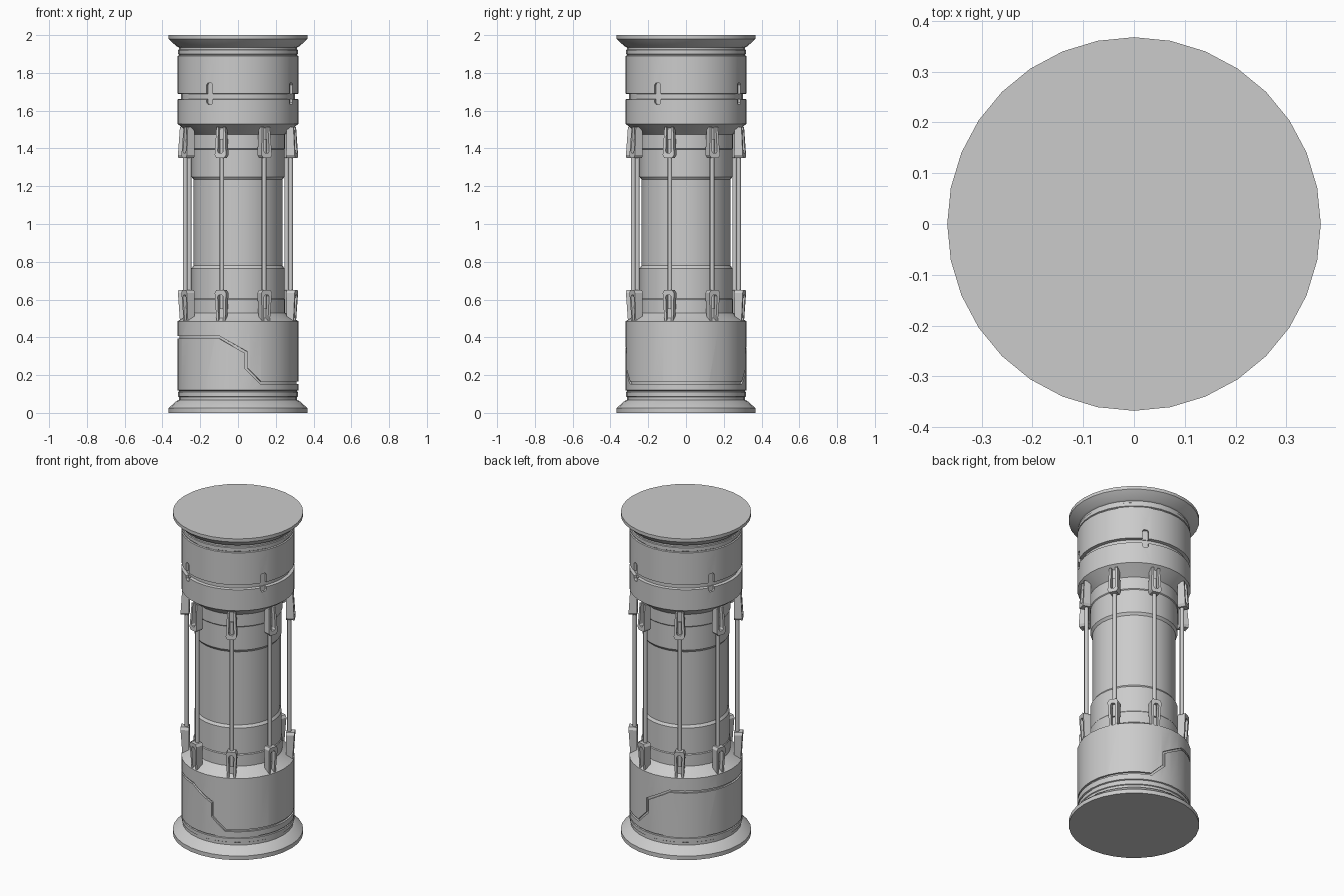
import bpy, bmesh, math

if "Cube" in bpy.data.objects:
    bpy.data.objects.remove(bpy.data.objects["Cube"])

SIDES = 32
STEP = 2 * math.pi / SIDES


def polar(t, r, z):
    """Angle t is measured from the front (-y) toward +x."""
    return (r * math.sin(t), -r * math.cos(t), z)


def make(name, verts, faces):
    bm = bmesh.new()
    vs = [bm.verts.new(v) for v in verts]
    for f in faces:
        bm.faces.new([vs[i] for i in f])
    bmesh.ops.recalc_face_normals(bm, faces=bm.faces)
    me = bpy.data.meshes.new(name)
    bm.to_mesh(me)
    bm.free()
    ob = bpy.data.objects.new(name, me)
    bpy.context.collection.objects.link(ob)
    return ob


def lathe(name, profile):
    verts = [polar(i * STEP, r, z) for r, z in profile for i in range(SIDES)]
    faces = [tuple(range(SIDES)), tuple(range(len(verts) - SIDES, len(verts)))]
    for k in range(len(profile) - 1):
        for i in range(SIDES):
            a, b = k * SIDES + i, k * SIDES + (i + 1) % SIDES
            faces.append((a, b, b + SIDES, a + SIDES))
    return make(name, verts, faces)


def prism(name, t, outline, r0, r1):
    """Extrude a (sideways, z) outline radially from r0 to r1(z) at angle t."""
    c, s, n = math.cos(t), math.sin(t), len(outline)
    place = lambda u, r, z: (u * c + r * s, u * s - r * c, z)
    verts = [place(u, r0, z) for u, z in outline]
    verts += [place(u, r1(z), z) for u, z in outline]
    faces = [tuple(range(n)), tuple(range(n, 2 * n))]
    faces += [(i, (i + 1) % n, (i + 1) % n + n, i + n) for i in range(n)]
    return make(name, verts, faces)


def cut(ob, cutter):
    m = ob.modifiers.new("cut", 'BOOLEAN')
    m.operation, m.solver, m.object = 'DIFFERENCE', 'EXACT', cutter
    bpy.context.view_layer.objects.active = ob
    bpy.ops.object.modifier_apply(modifier=m.name)
    bpy.data.objects.remove(cutter)


def smooth(ob):
    bpy.ops.object.select_all(action='DESELECT')
    ob.select_set(True)
    bpy.context.view_layer.objects.active = ob
    bpy.ops.object.shade_smooth_by_angle(angle=math.radians(25))


# Body: flared feet, two drums, narrow stepped core
body = lathe("pillar_body", [
    (.368, 0), (.368, .025), (.325, .063), (.313, .068), (.313, .085), (.318, .088),
    (.318, .11), (.313, .113), (.313, .117), (.32, .12),
    (.32, .485), (.256, .525), (.25, .53), (.25, .60), (.246, .605), (.246, .765),
    (.235, .78), (.235, 1.235), (.246, 1.25), (.246, 1.395), (.25, 1.40), (.25, 1.475),
    (.256, 1.48), (.32, 1.53), (.32, 1.66), (.302, 1.663), (.302, 1.687), (.32, 1.69),
    (.32, 1.89), (.313, 1.893), (.313, 1.897), (.318, 1.90), (.318, 1.92),
    (.313, 1.923), (.313, 1.935), (.325, 1.94), (.368, 1.98), (.368, 2.0)])

# Stepped panel line round the lower drum, mirrored front to back
R, W = .32, .0065
half = [(-18, .40), (8, .32), (8, .235), (22, .16)]
corners = half + [(180 - a, z) for a, z in reversed(half)]
path = []
for i, (a, z) in enumerate(corners):
    a2, z2 = corners[(i + 1) % len(corners)]
    a2 += 360 if i == len(corners) - 1 else 0
    path.append((a, z))
    for k in range(-4, 40):
        m = k * 11.25
        if a + .5 < m < a2 - .5:
            path.append((m, z + (z2 - z) * (m - a) / (a2 - a)))
P = [(R * math.radians(a), z) for a, z in path]
N, LAP = len(P), 2 * math.pi * R


def at(i):
    s, z = P[i % N]
    return s + LAP * (i // N), z


def normal(a, b):
    d = math.hypot(b[0] - a[0], b[1] - a[1])
    return -(b[1] - a[1]) / d, (b[0] - a[0]) / d


def facet(t):
    return R * math.cos(STEP / 2) / math.cos(t % STEP - STEP / 2)


verts, faces = [], []
for i in range(N):
    n1, n2 = normal(at(i - 1), at(i)), normal(at(i), at(i + 1))
    k = W / (1 + n1[0] * n2[0] + n1[1] * n2[1])
    s, z = at(i)
    du, dz = (n1[0] + n2[0]) * k, (n1[1] + n2[1]) * k
    for sign, scale in ((-1, .965), (1, .965), (1, 1.03), (-1, 1.03)):
        t = (s + sign * du) / R
        verts.append(polar(t, facet(t) * scale, z + sign * dz))
    j = (i + 1) % N
    faces += [(4 * i + q, 4 * i + (q + 1) % 4, 4 * j + (q + 1) % 4, 4 * j + q) for q in range(4)]
cut(body, make("panel_line_cutter", verts, faces))

# Four upright slots crossing the groove of the upper drum
slot = [(-.018, 1.643), (-.010, 1.633), (.010, 1.633), (.018, 1.643),
        (.018, 1.737), (.010, 1.747), (-.010, 1.747), (-.018, 1.737)]
for q in range(4):
    cut(body, prism("slot_cutter", math.radians(-28.125 + 90 * q), slot, .304, lambda z: .34))
smooth(body)

# Eight rods held by forked brackets at both ends
fork = [(-.024, .487), (-.031, .635), (-.022, .65), (.022, .65), (.031, .635), (.024, .487),
        (.012, .487), (.015, .615), (.009, .625), (-.009, .625), (-.015, .615), (-.012, .487)]
plate = [(-.016, .487), (.016, .487), (.016, .626), (-.016, .626)]
flip = lambda o: [(u, 2 - z) for u, z in o]
outer = lambda z: .314 + .06 * (min(z, 2 - z) - .487)
for k in range(8):
    t = math.radians(-16.875 + 45 * k)
    for end, f in (("lower", lambda o: o), ("upper", flip)):
        prism(f"{end}_bracket_{k}", t, f(fork), .276, outer)
        prism(f"{end}_bracket_back_{k}", t, f(plate), .278, lambda z: .292)
    bpy.ops.mesh.primitive_cylinder_add(vertices=8, radius=.0125, depth=.9,
                                        location=polar(t, .292, 1), rotation=(0, 0, t))
    rod = bpy.context.object
    rod.name = f"rod_{k}"
    bpy.ops.object.shade_smooth_by_angle(angle=math.radians(50))
